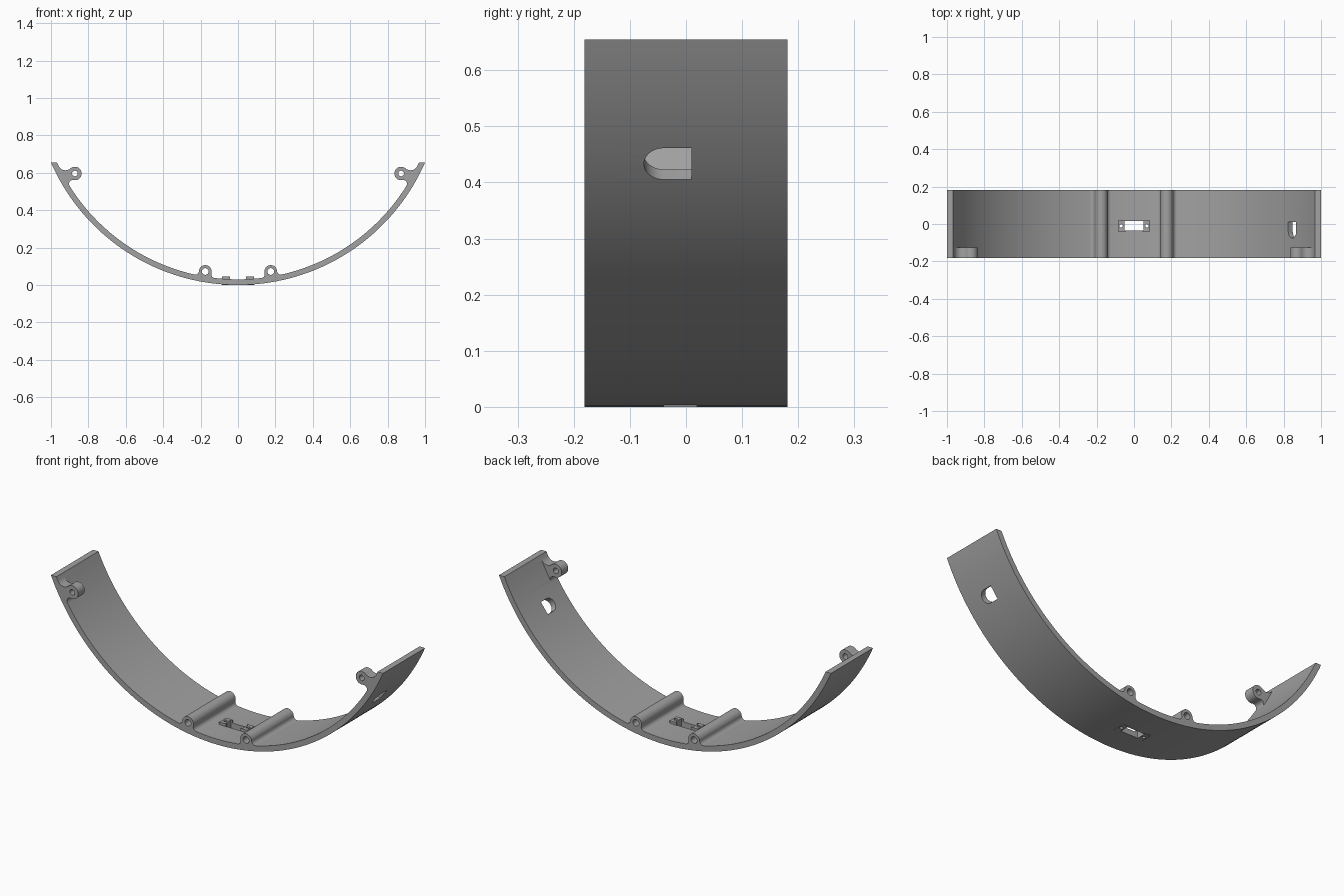
import bpy, bmesh, math
from mathutils import Vector

cube = bpy.data.objects.get("Cube")
if cube:
    bpy.data.objects.remove(cube, do_unlink=True)

R_OUT, R_IN, HALF, TOP = 1.091, 1.061, 0.181, 0.655
C = Vector((0, R_OUT))                      # arc centre in the x-z plane
X, Y, Z = Vector((1, 0, 0)), Vector((0, 1, 0)), Vector((0, 0, 1))

grey = bpy.data.materials.new("grey plastic")
grey.use_nodes = True
grey.diffuse_color = (0.36, 0.36, 0.36, 1)
grey.node_tree.nodes["Principled BSDF"].inputs["Base Color"].default_value = (0.36, 0.36, 0.36, 1)


def prism(name, pts, w0, w1, origin=Vector((0, 0, 0)), axes=(X, Z, Y)):
    """Extrude a closed 2D outline along the third axis."""
    u, v, w = axes
    bm = bmesh.new()
    verts = [bm.verts.new(origin + u * p[0] + v * p[1] + w * w0) for p in pts]
    face = bm.faces.new(verts)
    new = bmesh.ops.extrude_face_region(bm, geom=[face])["geom"]
    bmesh.ops.translate(bm, vec=w * (w1 - w0),
                        verts=[g for g in new if isinstance(g, bmesh.types.BMVert)])
    bmesh.ops.recalc_face_normals(bm, faces=bm.faces)
    mesh = bpy.data.meshes.new(name)
    bm.to_mesh(mesh)
    bm.free()
    mesh.materials.append(grey)
    ob = bpy.data.objects.new(name, mesh)
    bpy.context.collection.objects.link(ob)
    return ob


def arc(c, r, a0, a1, n):
    return [Vector((c[0] + r * math.cos(a0 + (a1 - a0) * i / n),
                    c[1] + r * math.sin(a0 + (a1 - a0) * i / n))) for i in range(n + 1)]


def short_arc(c, r, d0, d1, n):
    """Arc from direction d0 to d1 the short way round."""
    a0, a1 = math.atan2(d0.y, d0.x), math.atan2(d1.y, d1.x)
    turn = (a1 - a0 + math.pi) % math.tau - math.pi
    return arc(c, r, a0, a0 + turn, n)


def rect(x0, x1, y0, y1):
    return [(x0, y0), (x1, y0), (x1, y1), (x0, y1)]


def combine(base, tool, operation):
    mod = base.modifiers.new(tool.name, "BOOLEAN")
    mod.operation, mod.object, mod.solver = operation, tool, "EXACT"
    bpy.context.view_layer.objects.active = base
    bpy.ops.object.modifier_apply(modifier=mod.name)
    bpy.data.objects.remove(tool, do_unlink=True)


def boss_outline(b, r, f_low, f_high):
    """Round boss blended into the inner wall by two tangent fillets."""
    d = (b - C).length
    base = math.atan2(b.y - C.y, b.x - C.x)

    def fillet_centre(f, side):
        m, k = R_IN - f, r + f
        a = math.acos((d * d + m * m - k * k) / (2 * d * m))
        return C + Vector((math.cos(base + side * a), math.sin(base + side * a))) * m

    lo, hi = fillet_centre(f_low, -1), fillet_centre(f_high, 1)
    low = short_arc(lo, f_low, lo - C, b - lo, 8)
    high = short_arc(hi, f_high, b - hi, hi - C, 8)
    cap = short_arc(b, r, lo - b, C - b, 14)[1:] + short_arc(b, r, C - b, hi - b, 14)[1:-1]
    root = [C + (p - C).normalized() * (R_IN + 0.014) for p in (high[-1], low[0])]
    return low + cap + high + root


# Curved shell with level cut ends
def end_angle(r):
    return math.asin((C.y - TOP) / r)


a, b = end_angle(R_OUT), end_angle(R_IN)
outline = arc(C, R_OUT, math.pi + a, math.tau - a, 96) + arc(C, R_IN, math.tau - b, math.pi + b, 96)
shell = prism("curved_shell", outline, -HALF, HALF)

# Screw bosses: two full-width at the bottom, two short ones near the ends
bosses = [(Vector((0.175, 0.072)), 0.034, 0.018, 0.02, 0.02, HALF),
          (Vector((0.872, 0.596)), 0.036, 0.015, 0.02, 0.04, -0.125)]
for centre, r, hole, f_low, f_high, back in bosses:
    pts = boss_outline(centre, r, f_low, f_high)
    for side in (1, -1):
        combine(shell, prism("boss", [(side * p.x, p.y) for p in pts], -HALF, back), "UNION")
        bore = arc((side * centre.x, centre.y), hole, 0, math.tau, 24)[:-1]
        combine(shell, prism("bore", bore, -HALF - 0.05, back + 0.05), "DIFFERENCE")

# Raised end pads of the bottom slot, each with a small pin hole
FLAT = (X, Y, Z)
for side in (1, -1):
    pad = rect(side * 0.043, side * 0.085, -0.04, 0.02)
    combine(shell, prism("slot_pad", pad, 0, 0.046, axes=FLAT), "UNION")
    pin = arc((side * 0.069, -0.01), 0.009, 0, math.tau, 16)[:-1]
    combine(shell, prism("pin_hole", pin, -0.1, 0.1, axes=FLAT), "DIFFERENCE")
combine(shell, prism("slot", rect(-0.052, 0.052, -0.035, 0.015), -0.1, 0.1, axes=FLAT), "DIFFERENCE")

# D-shaped opening cut square to the wall on the left side
t = math.radians(52.9)
outward = Vector((math.sin(t), 0, -math.cos(t)))
along = Vector((math.cos(t), 0, math.sin(t)))
d_shape = arc((-0.04, 0), 0.035, math.pi / 2, 1.5 * math.pi, 20) + [(0.01, -0.035), (0.01, 0.035)]
combine(shell, prism("side_opening", d_shape, R_IN - 0.05, R_OUT + 0.05,
                     Vector((0, 0, C.y)), (Y, along, outward)), "DIFFERENCE")

# Smooth curves, crisp edges
bpy.ops.object.select_all(action="DESELECT")
shell.select_set(True)
bpy.context.view_layer.objects.active = shell
bpy.ops.object.shade_smooth_by_angle(angle=math.radians(30))
